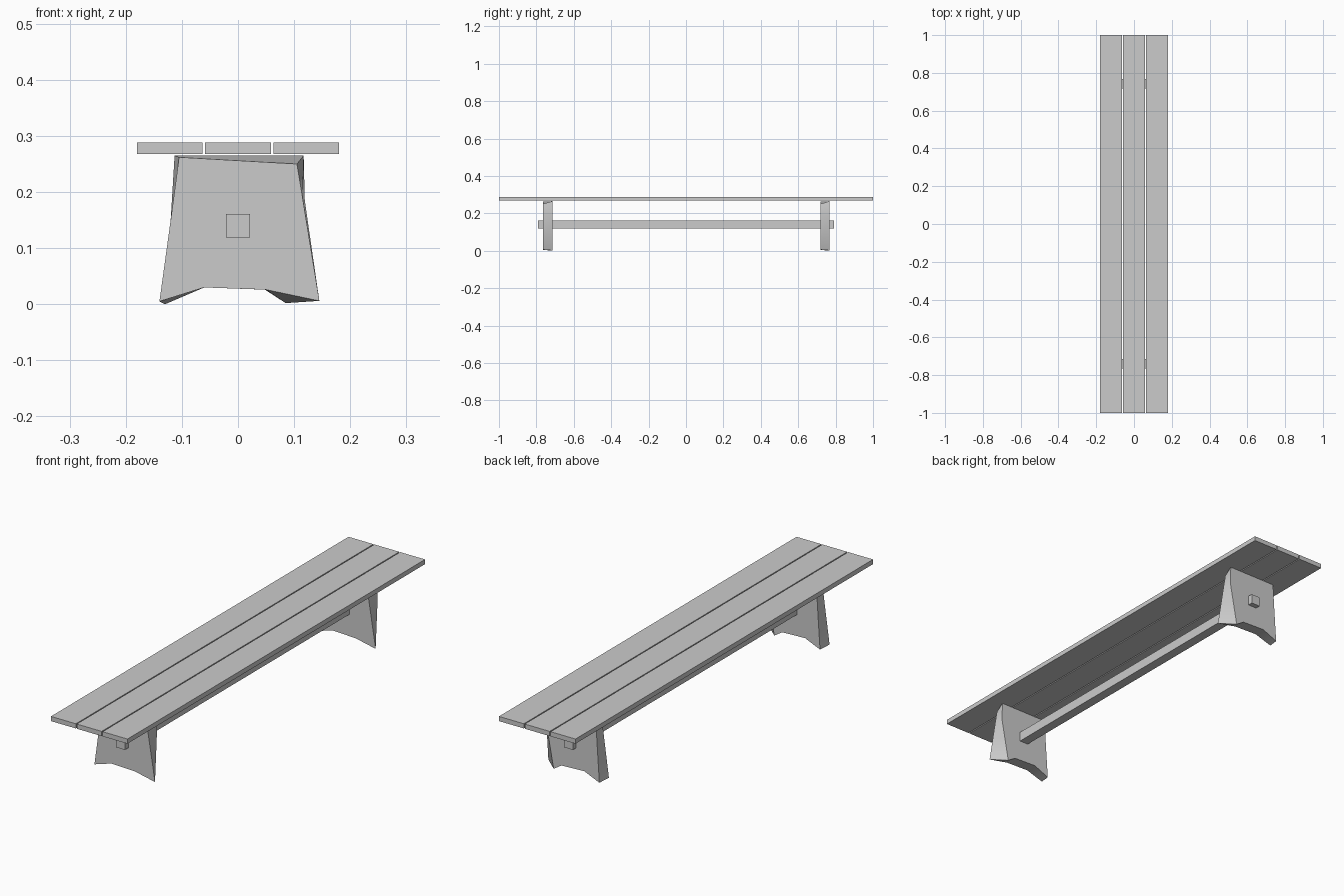
import bpy, bmesh, math

if "Cube" in bpy.data.objects:
    bpy.data.objects.remove(bpy.data.objects["Cube"], do_unlink=True)

grey = bpy.data.materials.new("plain_grey")
grey.use_nodes = True
colour = (0.6, 0.6, 0.6, 1)
grey.diffuse_color = colour
grey.node_tree.nodes["Principled BSDF"].inputs["Base Color"].default_value = colour


def add_object(name, bm):
    bmesh.ops.recalc_face_normals(bm, faces=bm.faces)
    mesh = bpy.data.meshes.new(name)
    bm.to_mesh(mesh)
    bm.free()
    mesh.materials.append(grey)
    obj = bpy.data.objects.new(name, mesh)
    bpy.context.collection.objects.link(obj)
    return obj


def add_box(name, centre, size):
    bm = bmesh.new()
    bmesh.ops.create_cube(bm, size=1)
    bmesh.ops.scale(bm, vec=size, verts=bm.verts)
    bmesh.ops.translate(bm, vec=centre, verts=bm.verts)
    return add_object(name, bm)


# Rough-hewn trestle: front and back outlines (x, z) joined by side faces
FRONT = [(-.14, .005), (-.06, .03), (.05, .026), (.145, .006),
         (.115, .19), (.105, .25), (-.105, .262), (-.12, .15)]
BACK = [(-.13, .0), (-.06, .03), (.048, .026), (.085, .002),
        (.119, .185), (.117, .265), (-.113, .265), (-.12, .15)]


def add_leg(name, y):
    bm = bmesh.new()
    front = [bm.verts.new((x, y - .025, z)) for x, z in FRONT]
    back = [bm.verts.new((x, y + .025, z)) for x, z in BACK]
    bm.faces.new(front)
    bm.faces.new(back)
    n = len(front)
    for i in range(n):
        j = (i + 1) % n
        bm.faces.new((front[i], front[j], back[j], back[i]))
    obj = add_object(name, bm)
    bpy.ops.object.select_all(action='DESELECT')
    obj.select_set(True)
    bpy.context.view_layer.objects.active = obj
    bpy.ops.object.shade_smooth_by_angle(angle=math.radians(50))


add_leg("front_leg", -.74)
add_leg("back_leg", .743)

# Stretcher passing through both legs
add_box("stretcher", (0, 0, .14), (.042, 1.58, .042))

# Seat of three long planks
for side, x in (("right", -.1215), ("middle", 0), ("left", .1215)):
    add_box(side + "_seat_plank", (x, 0, .278), (.117, 2, .02))
